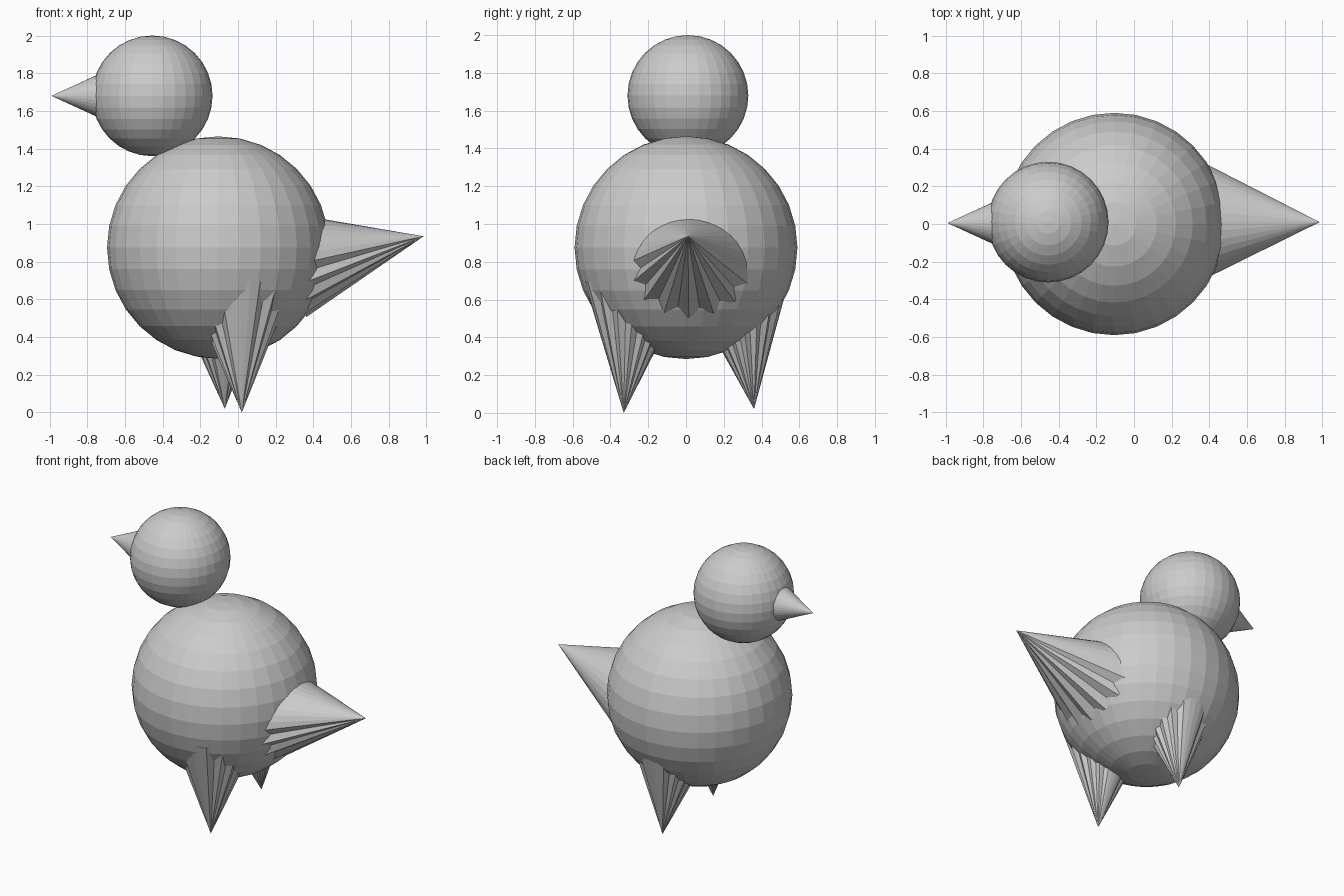
import bpy
import bmesh
import math
from mathutils import Vector

default = bpy.data.objects.get("Cube")
if default:
    bpy.data.objects.remove(default, do_unlink=True)

grey = bpy.data.materials.new("plain grey")
grey.use_nodes = True
colour = (0.6, 0.6, 0.6, 1)
grey.diffuse_color = colour
grey.node_tree.nodes["Principled BSDF"].inputs["Base Color"].default_value = colour


def finish(name, bm):
    bmesh.ops.recalc_face_normals(bm, faces=bm.faces)
    mesh = bpy.data.meshes.new(name)
    bm.to_mesh(mesh)
    bm.free()
    mesh.materials.append(grey)
    obj = bpy.data.objects.new(name, mesh)
    bpy.context.collection.objects.link(obj)


def ball(name, centre, radius):
    bm = bmesh.new()
    bmesh.ops.create_uvsphere(bm, u_segments=32, v_segments=16, radius=radius)
    bmesh.ops.translate(bm, verts=bm.verts, vec=centre)
    finish(name, bm)


def spike(name, tip, base, wide, deep, across, fluted=lambda a: False, sides=32):
    """Cone from tip to base; 'across' is the direction of the wide radius."""
    tip, base = Vector(tip), Vector(base)
    axis = (base - tip).normalized()
    u = Vector(across)
    u = (u - axis * u.dot(axis)).normalized()
    v = axis.cross(u)
    bm = bmesh.new()
    apex = bm.verts.new(tip)
    ring = []
    for i in range(sides):
        a = math.tau * i / sides
        # pull in every other edge to make shallow creases
        k = 0.9 if i % 2 and fluted(a) else 1
        ring.append(bm.verts.new(base + k * (u * wide * math.cos(a) + v * deep * math.sin(a))))
    for i in range(sides):
        bm.faces.new((apex, ring[i], ring[(i + 1) % sides]))
    bm.faces.new(ring)
    finish(name, bm)


# Round body and head
ball("body", (-0.105, 0, 0.875), 0.59)
ball("head", (-0.455, 0.01, 1.68), 0.32)

# Pointed beak, ending inside the head
spike("beak", (-0.99, 0.005, 1.68), (-0.7, 0.005, 1.68), 0.133, 0.133, (0, 1, 0))

# Broad tail with a creased underside
spike("tail", (0.985, 0.01, 0.935), (0.3, 0.015, 0.784), 0.345, 0.285, (0, 1, 0),
      lambda a: math.sin(a) > 0.1 and math.cos(a) < 0.9)

# Pointed legs, creased along their sides
for name, tip, base in (("right_leg", (0.02, -0.33, 0), (0.01, -0.27, 0.67)),
                        ("left_leg", (-0.07, 0.36, 0.02), (-0.09, 0.28, 0.68))):
    spike(name, tip, base, 0.28, 0.27, (1, 0, 0), lambda a: abs(math.cos(a)) > 0.55)
